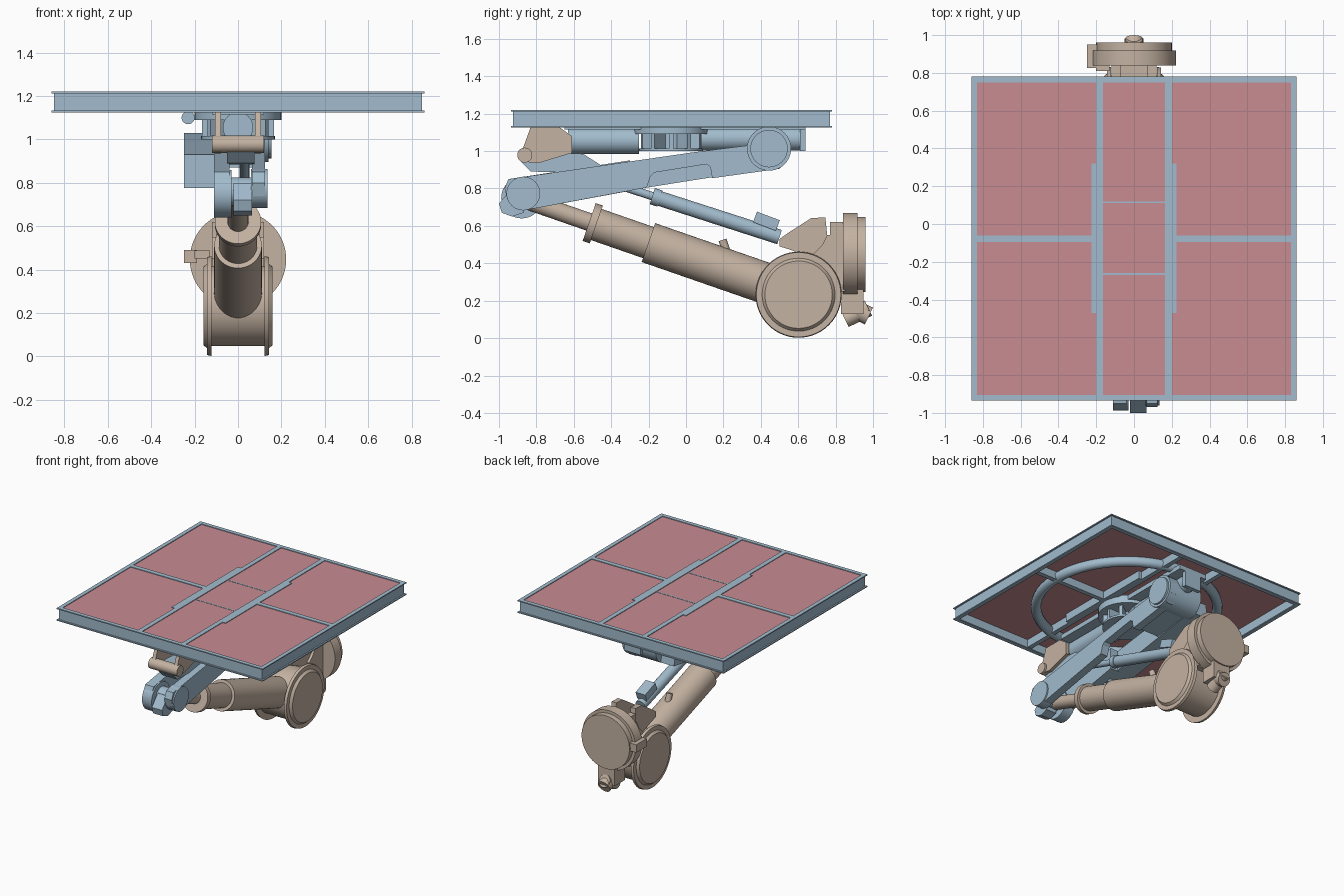
import bpy, bmesh, math
from mathutils import Vector, Matrix

if "Cube" in bpy.data.objects:
    bpy.data.objects.remove(bpy.data.objects["Cube"])


def material(name, rgb):
    m = bpy.data.materials.new(name)
    m.diffuse_color = (*rgb, 1)
    m.use_nodes = True
    m.node_tree.nodes["Principled BSDF"].inputs["Base Color"].default_value = m.diffuse_color
    return m


BLUE = material("steel blue", (0.36, 0.50, 0.61))
TAN = material("warm tan", (0.55, 0.445, 0.36))
PINK = material("panel pink", (0.58, 0.265, 0.29))


def finish(name, bm, mat, smooth=False):
    bmesh.ops.recalc_face_normals(bm, faces=bm.faces)
    me = bpy.data.meshes.new(name)
    bm.to_mesh(me)
    bm.free()
    ob = bpy.data.objects.new(name, me)
    bpy.context.collection.objects.link(ob)
    me.materials.append(mat)
    if smooth:
        bpy.ops.object.select_all(action='DESELECT')
        ob.select_set(True)
        bpy.context.view_layer.objects.active = ob
        bpy.ops.object.shade_smooth_by_angle(angle=math.radians(35))
    return ob


def box(name, x, y, z, mat, rot_x=0):
    bm = bmesh.new()
    mid = Vector([(a + b) / 2 for a, b in (x, y, z)])
    size = [abs(b - a) for a, b in (x, y, z)]
    bmesh.ops.create_cube(bm, size=1, matrix=Matrix.Translation(mid)
                          @ Matrix.Rotation(rot_x, 4, 'X') @ Matrix.Diagonal((*size, 1)))
    return finish(name, bm, mat)


def cyl(name, p0, p1, r, mat, r2=None, seg=40):
    p0, p1 = Vector(p0), Vector(p1)
    d = p1 - p0
    bm = bmesh.new()
    bmesh.ops.create_cone(bm, cap_ends=True, segments=seg, radius1=r, radius2=r2 or r, depth=d.length,
                          matrix=Matrix.Translation((p0 + p1) / 2)
                          @ d.to_track_quat('Z', 'Y').to_matrix().to_4x4())
    return finish(name, bm, mat, True)


def prism(name, pts, x0, x1, mat):
    """Side profile of (y, z) points extruded along x."""
    bm = bmesh.new()
    f = bm.faces.new([bm.verts.new((x0, y, z)) for y, z in pts])
    new = bmesh.ops.extrude_face_region(bm, geom=[f])['geom']
    bmesh.ops.translate(bm, vec=(x1 - x0, 0, 0), verts=[v for v in new if isinstance(v, bmesh.types.BMVert)])
    return finish(name, bm, mat)


def rect_ring(name, section, mat):
    """Sweep a closed (inset, z) section round the table rectangle."""
    bm = bmesh.new()
    loops = []
    for sx, sy in ((-1, -1), (1, -1), (1, 1), (-1, 1)):
        loops.append([bm.verts.new((sx * (0.86 - i), -0.0775 + sy * (0.8575 - i), z)) for i, z in section])
    n = len(section)
    for k in range(4):
        a, b = loops[k], loops[(k + 1) % 4]
        for j in range(n):
            bm.faces.new((a[j], a[(j + 1) % n], b[(j + 1) % n], b[j]))
    return finish(name, bm, mat)


# --- table top: beam frame, inner beams and panels
rect_ring("table_frame", [(0, 1.22), (0, 1.212), (0.011, 1.212), (0.011, 1.133), (0, 1.133), (0, 1.125),
                          (0.03, 1.125), (0.03, 1.133), (0.02, 1.133), (0.02, 1.212), (0.03, 1.212), (0.03, 1.22)], BLUE)
for s in (-1, 1):
    box("long_beam", (s * 0.165, s * 0.2), (-0.915, 0.76), (1.14, 1.22), BLUE)
    box("cross_beam", (s * 0.2, s * 0.84), (-0.095, -0.06), (1.14, 1.22), BLUE)
    box("centre_rail", (s * 0.2, s * 0.225), (-0.47, 0.32), (1.14, 1.22), BLUE)
    for y in ((-0.915, -0.095), (-0.06, 0.76)):
        box("side_panel", (s * 0.2, s * 0.835), y, (1.2, 1.215), PINK)
for y in ((-0.915, -0.27), (-0.26, 0.11), (0.12, 0.76)):
    box("centre_panel", (-0.165, 0.165), y, (1.2, 1.215), PINK)
for y in (-0.265, 0.115):
    box("panel_joint", (-0.165, 0.165), (y - 0.005, y + 0.005), (1.2, 1.217), BLUE)

# --- round rail under the panels
bpy.ops.mesh.primitive_torus_add(location=(0, -0.08, 1.17), major_radius=0.632, minor_radius=0.036,
                                 major_segments=72, minor_segments=14)
ring = bpy.context.object
ring.name = "ring_rail"
ring.data.materials.append(BLUE)
bpy.ops.object.shade_smooth_by_angle(angle=math.radians(40))

# --- swivel drum with ribs
cyl("swivel_top", (0, -0.08, 1.09), (0, -0.08, 1.15), 0.2, BLUE)
cyl("swivel_core", (0, -0.08, 1.0), (0, -0.08, 1.1), 0.07, BLUE)
cyl("swivel_base", (0, -0.08, 1.0), (0, -0.08, 1.015), 0.17, BLUE)
for k in range(10):
    a = k * math.tau / 10
    rib = box("swivel_rib", (0.06, 0.165), (-0.012, 0.012), (1.01, 1.1), BLUE)
    rib.matrix_world = Matrix.Translation((0, -0.08, 0)) @ Matrix.Rotation(a, 4, 'Z')

# --- long tubes beneath the table
cyl("front_tube", (0, -0.63, 1.055), (0, -0.25, 1.055), 0.07, BLUE)
cyl("rear_tube", (0, 0.08, 1.065), (0, 0.62, 1.065), 0.062, BLUE)
box("rear_end_plate", (-0.07, 0.07), (0.61, 0.64), (1.0, 1.14), BLUE)
box("tube_saddle", (-0.12, 0.12), (-0.65, 0.64), (1.115, 1.15), BLUE)
cyl("side_motor", (-0.23, 0.25, 1.1), (-0.23, 0.4, 1.1), 0.03, BLUE)

# --- tilt bracket at the front
for s in (-1, 1):
    prism("tilt_bracket", [(-0.9, 0.985), (-0.885, 0.945), (-0.79, 0.935), (-0.61, 0.99), (-0.61, 1.08),
                           (-0.68, 1.13), (-0.83, 1.13), (-0.87, 1.02)], s * 0.078, s * 0.105, TAN)
cyl("tilt_pin", (-0.12, -0.862, 0.978), (0.12, -0.862, 0.978), 0.04, TAN)
prism("tilt_link", [(-0.88, 0.94), (-0.83, 0.89), (-0.53, 0.885), (-0.44, 0.915), (-0.55, 0.985), (-0.86, 1.0)],
      -0.05, 0.075, BLUE)

# --- upper arm: two side plates, housing and pivots
ARM = [(-0.95, 0.85), (-0.97, 0.8), (-0.955, 0.74), (-0.9, 0.695), (-0.81, 0.693), (-0.21, 0.805), (-0.19, 0.865),
       (-0.17, 0.885), (0.11, 0.93), (0.13, 0.915), (0.14, 0.855), (0.5, 0.905), (0.55, 0.96), (0.5, 1.07), (0.4, 1.1),
       (0.33, 1.03), (0.03, 0.992)]
prism("right_arm_plate", ARM, 0.065, 0.125, BLUE)
prism("left_arm_plate", [(-0.95, 0.85), (-0.97, 0.8), (-0.955, 0.74), (-0.9, 0.695), (-0.81, 0.693), (-0.3, 0.787),
                         (-0.3, 0.95)], -0.11, -0.04, BLUE)
prism("left_arm_housing", [(-0.4, 0.775), (-0.22, 0.803), (0.14, 0.86), (0.5, 0.91), (0.48, 1.03),
                           (0.33, 1.02), (0.03, 0.99), (-0.4, 0.93)], -0.25, -0.1, BLUE)
prism("arm_cross_piece", [(0.14, 0.87), (0.5, 0.91), (0.5, 1.03), (0.33, 1.0), (0.14, 0.97)], -0.12, 0.1, BLUE)
cyl("rear_pivot", (-0.14, 0.444, 1.013), (0.14, 0.444, 1.013), 0.118, BLUE)
cyl("rear_pivot_cap", (0.14, 0.444, 1.013), (0.155, 0.444, 1.013), 0.1, BLUE)
cyl("elbow_left", (-0.11, -0.878, 0.75), (-0.03, -0.878, 0.75), 0.11, BLUE)
cyl("elbow_right", (0.06, -0.87, 0.773), (0.135, -0.87, 0.773), 0.09, BLUE)
cyl("elbow_core", (-0.04, -0.87, 0.76), (0.07, -0.87, 0.76), 0.065, BLUE)
prism("elbow_lug", [(-1.0, 0.72), (-0.985, 0.67), (-0.93, 0.65), (-0.87, 0.67), (-0.85, 0.78), (-0.93, 0.8)],
      -0.02, 0.065, BLUE)

# --- slim actuator
A, B = Vector((0.03, 0.5, 0.54)), Vector((0.03, -0.86, 0.978))
cyl("actuator_tube", A, A.lerp(B, 0.5), 0.04, BLUE)
cyl("actuator_rod", A.lerp(B, 0.48), B, 0.022, BLUE)
cyl("actuator_collar", A.lerp(B, 0.47), A.lerp(B, 0.5), 0.045, BLUE)
box("actuator_motor", (-0.01, 0.07), (0.365, 0.495), (0.595, 0.655), BLUE, -0.36)

# --- telescopic lower arm
K = Vector((0, 0.602, 0.232))
D = Vector((0, -math.cos(0.334), math.sin(0.334)))
for name, a, b, r in (("arm_outer_tube", 0.1, 0.85, 0.11), ("arm_inner_tube", 0.8, 1.16, 0.088),
                      ("arm_collar", 1.145, 1.185, 0.107), ("arm_rod", 1.15, 1.53, 0.048)):
    cyl(name, K + D * a, K + D * b, r, TAN)
cyl("tube_lug", (0, 0.23, 0.42), (0, 0.195, 0.525), 0.022, TAN)

# --- knee joint
cyl("knee_core", (-0.13, K.y, K.z), (0.13, K.y, K.z), 0.185, TAN, seg=56)
for s in (-1, 1):
    cyl("knee_flange", (s * 0.122, K.y, K.z), (s * 0.142, K.y, K.z), 0.23, TAN, 0.226, 56)
    cyl("knee_cap", (s * 0.142, K.y, K.z), (s * 0.16, K.y, K.z), 0.195, TAN, 0.18, 56)

# --- shoulder bracket and wall flange
prism("shoulder_body", [(0.68, 0.25), (0.85, 0.25), (0.85, 0.55), (0.755, 0.55), (0.73, 0.5), (0.68, 0.45)],
      -0.12, 0.12, TAN)
for s in (-1, 1):
    prism("shoulder_ear", [(0.5, 0.49), (0.55, 0.475), (0.75, 0.4), (0.755, 0.55), (0.745, 0.645), (0.67, 0.642),
                           (0.55, 0.565), (0.5, 0.53)], s * 0.06, s * 0.1, TAN)
    box("shoulder_post", (s * 0.07, s * 0.12), (0.77, 0.85), (0.5, 0.62), TAN)
cyl("actuator_pin", (-0.1, 0.53, 0.52), (0.1, 0.53, 0.52), 0.025, TAN)
cyl("flange_front", (0, 0.84, 0.447), (0, 0.918, 0.447), 0.222, TAN, seg=64)
cyl("flange_back", (0, 0.918, 0.447), (0, 0.96, 0.447), 0.2, TAN, seg=64)
box("flange_box", (-0.25, -0.19), (0.825, 0.95), (0.43, 0.49), TAN)
box("flange_box_tab", (-0.2, -0.13), (0.81, 0.85), (0.45, 0.487), TAN)
box("motor_mount", (-0.07, 0.07), (0.83, 0.95), (0.13, 0.26), TAN)
cyl("base_motor", (0, 0.86, 0.175), (0, 0.978, 0.118), 0.05, TAN)
cyl("base_motor_cap", (0, 0.85, 0.1), (0, 0.975, 0.16), 0.045, TAN)
